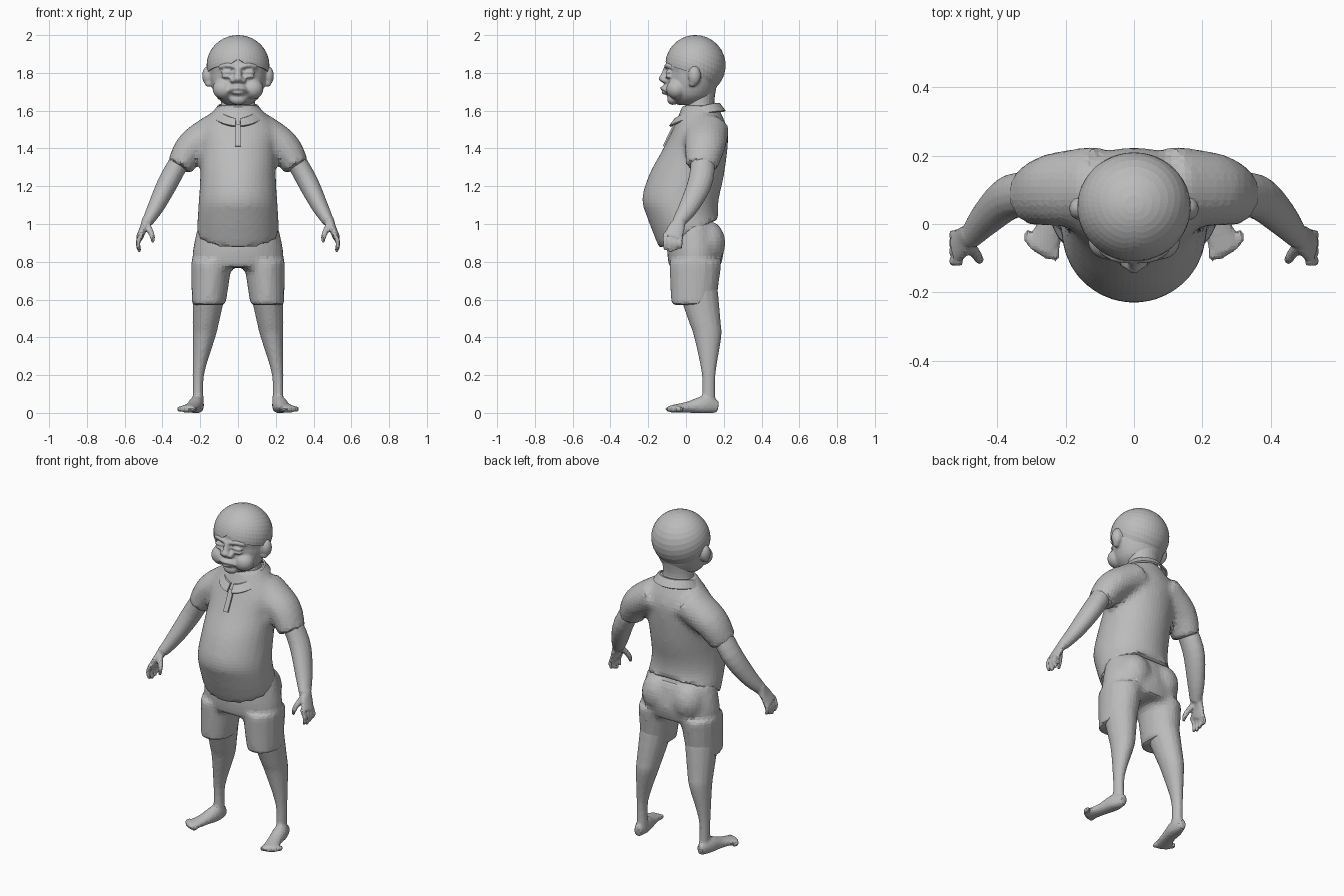
import bpy, bmesh
from math import sin, cos, pi, tau, exp
from mathutils import Vector, Matrix

if "Cube" in bpy.data.objects:
    bpy.data.objects.remove(bpy.data.objects["Cube"])

GREY = (.5, .5, .5, 1)
clay = bpy.data.materials.new("clay_grey")
clay.use_nodes = True
clay.diffuse_color = GREY
clay.node_tree.nodes["Principled BSDF"].inputs["Base Color"].default_value = GREY
SIDES = (("left", 1), ("right", -1))
FORWARD, UP = Vector((0, 1, 0)), Vector((0, 0, 1))


def finish(name, bm, voxel=0, relax=2, thick=0, flip=1, soft=False):
    """Turn a bmesh into an object, optionally fusing its volumes."""
    for v in bm.verts:
        v.co.x *= flip
    bmesh.ops.recalc_face_normals(bm, faces=bm.faces)
    mesh = bpy.data.meshes.new(name)
    bm.to_mesh(mesh)
    bm.free()
    mesh.materials.append(clay)
    ob = bpy.data.objects.new(name, mesh)
    bpy.context.collection.objects.link(ob)
    if thick:
        ob.modifiers.new("thickness", "SOLIDIFY").thickness = thick
    if voxel:
        fuse = ob.modifiers.new("fuse", "REMESH")
        fuse.mode, fuse.voxel_size, fuse.use_smooth_shade = "VOXEL", voxel, soft
        smooth = ob.modifiers.new("relax", "SMOOTH")
        smooth.iterations = relax


def spline(keys, steps=4):
    """Smooth curve through key tuples of equal length."""
    keys = [Vector(k) for k in keys]
    keys = [keys[0]] + keys + [keys[-1]]
    curve = []
    for a, b, c, d in zip(keys, keys[1:], keys[2:], keys[3:]):
        delta = c - b
        for i in range(steps):
            t = i / steps
            leave, arrive = (c - a) / 2 - delta, (d - b) / 2 - delta
            curve.append(b + delta * t + (leave * (1 - t) - arrive * t) * (t * (1 - t)))
    return curve + [keys[-1]]


def tube(bm, keys, sides=16, flat=False, ref=FORWARD, deep=1):
    """Loft ellipses (x, y, z, half width, optional half depth) along a path."""
    rings = spline([(*k[:4], k[-1]) for k in keys])
    path = [Vector(r[:3]) for r in rings]
    loops = []
    for i, ring in enumerate(rings):
        ahead, behind = path[min(i + 1, len(path) - 1)], path[max(i - 1, 0)]
        axis = UP if flat else (ahead - behind).normalized()
        v = (ref - axis * axis.dot(ref)).normalized()
        u = v.cross(axis)
        angles = [tau * k / sides for k in range(sides)]
        loops.append([bm.verts.new(path[i] + u * ring[3] * cos(a) + v * ring[4] * deep * sin(a)) for a in angles])
    for low, high in zip(loops, loops[1:]):
        for k in range(sides):
            bm.faces.new((low[k - 1], low[k], high[k], high[k - 1]))
    bm.faces.new(loops[0])
    bm.faces.new(loops[-1])
    return [v for loop in loops for v in loop]


def stack(bm, rows, sides=28):
    """Horizontal loft from rows of (z, half width, front y, back y)."""
    rings = [(0, (front + back) / 2, z, width, (back - front) / 2) for z, width, front, back in rows]
    return tube(bm, rings, sides, flat=True)


def blob(bm, pos, size):
    place = Matrix.Translation(pos) @ Matrix.Diagonal((*size, 1))
    bmesh.ops.create_uvsphere(bm, u_segments=20, v_segments=12, radius=1, matrix=place)


def pair(bm, pos, size):
    for name, s in SIDES:
        blob(bm, (pos[0] * s, *pos[1:]), size)


def tube_pair(bm, keys, **options):
    for name, s in SIDES:
        tube(bm, [(k[0] * s, *k[1:]) for k in keys], **options)


# Shirt: round belly, sloping hem and short sleeves
bm = bmesh.new()
body = stack(bm, [(.94, .22, -.14, .18), (1.1, .21, -.23, .17), (1.25, .2, -.2, .2), (1.4, .2, -.12, .22),
                  (1.5, .21, -.07, .22), (1.6, .13, -.03, .18), (1.63, .1, -.02, .16)])
for v in body:
    v.co.z += v.co.y * max(0, 1.04 - v.co.z) * 5
tube_pair(bm, [(.1, .11, 1.5, .1), (.24, .1, 1.41, .09), (.31, .08, 1.3, .07)], deep=1.2)
finish("shirt", bm, voxel=.02, relax=3)

# Collar: a folded strip, open at the front and sinking towards it
bm = bmesh.new()
strip = []
for i in range(33):
    a = .1 - pi / 2 + (tau - .2) * i / 32
    front = (1 - sin(a)) / 2
    z = 1.64 - .08 * front * front
    reach = .1 + .02 * front
    strip.append([bm.verts.new(((.1 + out) * cos(a), .07 + (reach + out) * sin(a), z - drop))
                  for out, drop in ((0, 0), (.01, 0), (.04, .04))])
for here, there in zip(strip, strip[1:]):
    for k in (1, 2):
        bm.faces.new((here[k - 1], here[k], there[k], there[k - 1]))
finish("collar", bm, thick=.01)

# Placket on the chest
bm = bmesh.new()
plate = Matrix.Translation((0, -.09, 1.47)) @ Matrix.Rotation(-.45, 4, "X") @ Matrix.Diagonal((.03, .01, .13, 1))
bmesh.ops.create_cube(bm, size=1, matrix=plate)
finish("placket", bm)

# Shorts: hips, seat and two wide legs
bm = bmesh.new()
stack(bm, [(.77, .24, -.09, .18), (.86, .24, -.1, .2), (1, .21, -.09, .17)])
pair(bm, (.1, .11, .9), (.1, .1, .12))
tube_pair(bm, [(.155, .04, .57, .09, .12), (.14, .05, .8, .11, .14)], flat=True)
finish("shorts", bm, voxel=.02)

for side, s in SIDES:
    # Leg, foot and toes
    bm = bmesh.new()
    tube(bm, [(.15, .06, .66, .09), (.17, .1, .48, .07), (.18, .115, .4, .06), (.21, .12, .2, .03),
              (.21, .12, .04, .03)], flat=True, deep=1.2)
    tube(bm, [(.21, .17, .03, .02, .03), (.22, .1, .04, .04, .05), (.24, .01, .03, .04, .03),
              (.27, -.08, .02, .05, .02)], ref=UP)
    for k in range(5):
        blob(bm, (.23 + k * .02, k * k * .003 - .085, .02), (.013, .025, .016))
    for v in bm.verts:
        v.co.z = max(v.co.z, 0)
    finish(side + "_leg", bm, voxel=.01, flip=s)

    # Arm and palm
    bm = bmesh.new()
    tube(bm, [(.27, .09, 1.4, .05), (.36, .08, 1.24, .055), (.43, .02, 1.1, .045), (.48, -.04, 1.01, .03)], deep=1.2)
    tube(bm, [(.48, -.03, 1.02, .03), (.5, -.05, .98, .02, .045), (.52, -.07, .93, .02, .05)])
    # Curled fingers and thumb
    for k in range(4):
        y = k * .027 - .11
        tip = .85 + .01 * abs(k - 1)
        tube(bm, [(.51, y, .95, .014), (.53, y, .9, .013), (.52, y, tip, .009)], sides=10)
    tube(bm, [(.48, -.06, 1, .016), (.455, -.1, .94, .015), (.45, -.11, .9, .008)], sides=10)
    finish(side + "_arm", bm, voxel=.008, flip=s)

# Neck
bm = bmesh.new()
stack(bm, [(1.56, .1, -.02, .17), (1.64, .09, 0, .15), (1.72, .09, 0, .16)])
finish("neck", bm)

# Head: skull and jaw
bm = bmesh.new()
blob(bm, (0, .05, 1.84), (.16, .155, .155))
stack(bm, [(1.63, .06, -.04, .07), (1.68, .12, -.09, .14), (1.78, .15, -.1, .18), (1.86, .14, -.09, .18)])
# Cheeks, muzzle and chin
pair(bm, (.075, -.05, 1.715), (.06, .055, .055))
blob(bm, (0, -.075, 1.715), (.055, .05, .04))
blob(bm, (0, -.07, 1.66), (.045, .03, .03))
# Nose
tube(bm, [(0, -.1, 1.83, .016), (0, -.12, 1.77, .02)])
blob(bm, (0, -.12, 1.77), (.025, .025, .02))
pair(bm, (.026, -.11, 1.76), (.017, .02, .014))
# Brows, and closed lids above and below each eye
tube_pair(bm, [(.01, -.105, 1.83, .01), (.055, -.1, 1.84, .012), (.1, -.075, 1.83, .01)], sides=10, ref=UP)
for z in (1.803, 1.782):
    pair(bm, (.058, -.09, z), (.034, .02, .01))
# Drooping upper lip and small lower lip
tube_pair(bm, [(0, -.13, 1.72, .008), (.03, -.12, 1.717, .008), (.055, -.1, 1.7, .006)], sides=10, ref=UP)
blob(bm, (0, -.115, 1.695), (.03, .014, .009))
# Ears and lobes
pair(bm, (.16, .045, 1.785), (.03, .034, .05))
pair(bm, (.156, .035, 1.745), (.02, .02, .02))
finish("head", bm, voxel=.0075, soft=True)

# Hair: close-fitting cap with a parted hairline
bm = bmesh.new()
columns, rows, radius, middle = 48, 12, .16, 1.84
crown = bm.verts.new((0, .05, middle + radius))
grid = []
for i in range(columns):
    x, y = cos(tau * i / columns), sin(tau * i / columns)
    parting = .03 * exp(-x * x * 40) if y < 0 else 0
    hairline = 1.795 - .1 * y + parting + .05 * min(y, 0)
    sweep = pi / 2 + (middle - hairline) / radius
    angles = [sweep * j / rows for j in range(1, rows + 1)]
    grid.append([bm.verts.new((.166 * x * sin(a), .05 + radius * y * sin(a), middle + radius * cos(a)))
                 for a in angles])
for i in range(columns):
    a, b = grid[i - 1], grid[i]
    bm.faces.new((crown, a[0], b[0]))
    for j in range(1, rows):
        bm.faces.new((a[j - 1], a[j], b[j], b[j - 1]))
finish("hair", bm, thick=.012)
